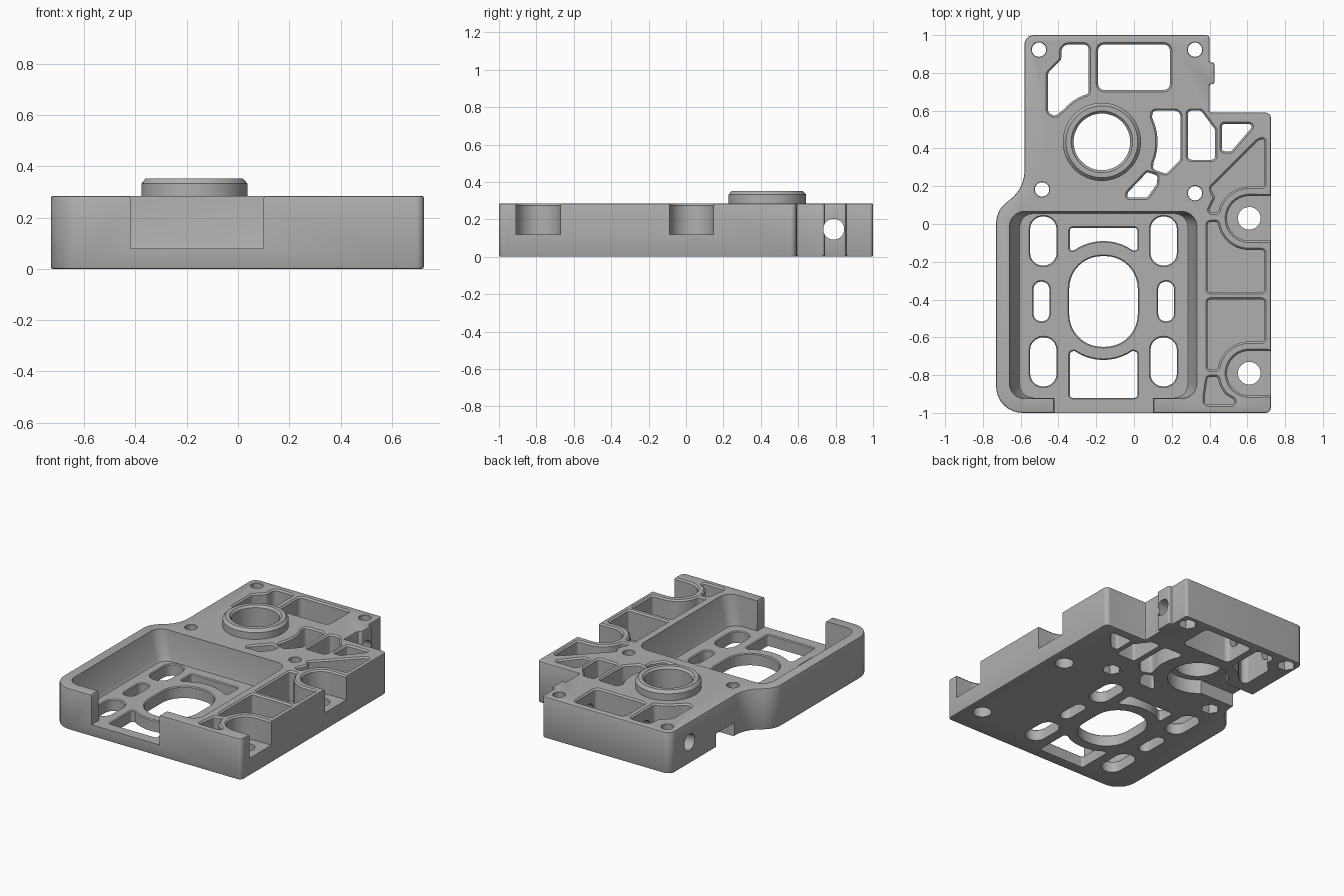
import bpy, bmesh, math
from mathutils import Vector

if "Cube" in bpy.data.objects:
    bpy.data.objects.remove(bpy.data.objects["Cube"])

H = 0.285       # plate thickness
FLOOR = 0.08    # pocket floor height
mat = bpy.data.materials.new("grey metal")
mat.diffuse_color = (0.43, 0.43, 0.43, 1)
mat.use_nodes = True
mat.node_tree.nodes["Principled BSDF"].inputs["Base Color"].default_value = mat.diffuse_color


def rounded(pts, r=0.03, n=5):
    """Polygon with true arc fillets; a point may carry its own radius."""
    out, m = [], len(pts)
    for i, p in enumerate(pts):
        c = Vector(p[:2])
        a = Vector(pts[i - 1][:2]) - c
        b = Vector(pts[(i + 1) % m][:2]) - c
        rad = p[2] if len(p) > 2 else r
        half = a.angle(b) / 2
        t = min(rad / math.tan(half), 0.48 * a.length, 0.48 * b.length)
        if rad == 0 or t < 1e-4:
            out.append(c)
            continue
        p0, p2, w = c + a.normalized() * t, c + b.normalized() * t, math.sin(half)
        for k in range(n + 1):
            u = k / n
            k0, k1, k2 = (1 - u) ** 2, 2 * u * (1 - u) * w, u * u
            out.append((p0 * k0 + c * k1 + p2 * k2) / (k0 + k1 + k2))
    return out


def arc(cx, cy, r, a0, a1, n=10):
    """Arc points that are not filleted again."""
    return [(cx + r * math.cos(math.radians(a0 + (a1 - a0) * i / n)),
             cy + r * math.sin(math.radians(a0 + (a1 - a0) * i / n)), 0) for i in range(n + 1)]


def box(x0, x1, y0, y1):
    return [(x0, y0), (x1, y0), (x1, y1), (x0, y1)]


def circle(cx, cy, r, n=32):
    return [Vector(p[:2]) for p in arc(cx, cy, r, 0, 360, n)[:-1]]


def offset(pts, d):
    """Push a closed outline outward by d."""
    m = len(pts)
    area = sum(pts[i - 1].x * pts[i].y - pts[i].x * pts[i - 1].y for i in range(m))
    out = []
    for i, p in enumerate(pts):
        t = (pts[(i + 1) % m] - pts[i - 1]).normalized()
        out.append(p + Vector((t.y, -t.x)) * (d if area > 0 else -d))
    return out


def loft(name, layers):
    """Solid through (outline, z) layers with equal point counts."""
    bm = bmesh.new()
    rings = [[bm.verts.new((p.x, p.y, z)) for p in pts] for pts, z in layers]
    for lo, hi in zip(rings, rings[1:]):
        for i in range(len(lo)):
            bm.faces.new((lo[i - 1], lo[i], hi[i], hi[i - 1]))
    bm.faces.new(rings[0])
    bm.faces.new(rings[-1])
    bmesh.ops.recalc_face_normals(bm, faces=bm.faces)
    me = bpy.data.meshes.new(name)
    bm.to_mesh(me)
    bm.free()
    me.materials.append(mat)
    ob = bpy.data.objects.new(name, me)
    bpy.context.collection.objects.link(ob)
    return ob


def apply(ob, mod):
    bpy.context.view_layer.objects.active = ob
    bpy.ops.object.modifier_apply(modifier=mod.name)


def cut(cutter):
    mod = plate.modifiers.new("cut", 'BOOLEAN')
    mod.operation, mod.solver, mod.object = 'DIFFERENCE', 'EXACT', cutter
    apply(plate, mod)
    bpy.data.objects.remove(cutter)


def sink(pts, z0=-0.1, top=H, flare=0.01):
    """Cut an outline from z0 upward, with a small chamfer at the top edge."""
    wide = offset(pts, flare)
    cut(loft("cutter", [(pts, z0), (pts, top - flare), (wide, top), (wide, top + 0.1)]))


# main plate outline, including the small side pad
outline = rounded([(-0.73, -1, 0.14), (0.725, -1, 0.03), (0.725, 0.59, 0.03), (0.40, 0.59, 0),
                   (0.40, 0.74, 0), (0.425, 0.74, 0.01), (0.425, 0.855, 0.01), (0.40, 0.855, 0),
                   (0.40, 1, 0.02), (-0.58, 1, 0.05), (-0.58, 0.19, 0.2), (-0.73, 0.07, 0.14)], n=8)
plate = loft("plate", [(outline, 0), (outline, H)])
bev = plate.modifiers.new("edge", 'BEVEL')
bev.width, bev.segments, bev.limit_method = 0.008, 2, 'ANGLE'
bev.angle_limit = math.radians(50)
apply(plate, bev)

# large sloped pocket and its front opening
low = rounded(box(-0.605, 0.285, -0.92, 0.055), 0.07)
mid = rounded(box(-0.62, 0.295, -0.92, 0.06), 0.07)
high = rounded(box(-0.66, 0.333, -0.925, 0.067), 0.08)
cut(loft("cutter", [(low, FLOOR), (mid, FLOOR + 0.02), (high, H), (high, 0.4)]))
sink(rounded(box(-0.42, 0.10, -1.2, -0.88), 0), FLOOR)

# windows in the pocket floor
for y in (-0.09, -0.73):
    for x in (-0.48, 0.157):
        sink(rounded(box(x - 0.07, x + 0.07, y - 0.13, y + 0.13), 0.067), top=FLOOR, flare=0.006)
for x in (-0.49, 0.17):
    sink(rounded(box(x - 0.042, x + 0.042, -0.515, -0.305), 0.04), top=FLOOR, flare=0.006)
sink(rounded(box(-0.343, 0.02, -0.65, -0.17), 0.172, 10), top=FLOOR, flare=0.006)
upper = arc(-0.162, -0.36, 0.27, 125, 55)
lower = arc(-0.162, -0.45, 0.27, 235, 305)
sink(rounded([(-0.34, -0.02), (-0.34, -0.14)] + upper + [(0.018, -0.14), (0.018, -0.02)], 0.015),
     top=FLOOR, flare=0.006)
sink(rounded([(-0.34, -0.92), (-0.34, -0.68)] + lower + [(0.018, -0.68), (0.018, -0.92)], 0.015),
     top=FLOOR, flare=0.006)

# lightening windows through the rear half
sink(rounded(box(-0.19, 0.19, 0.71, 0.95), 0.03))
sink(rounded([(-0.455, 0.80), (-0.385, 0.87), (-0.385, 0.95, 0.05), (-0.24, 0.95), (-0.24, 0.69)]
             + arc(-0.17, 0.435, 0.265, 112, 140, 5) + [(-0.42, 0.57), (-0.455, 0.59)], 0.025))
sink(rounded([(0.10, 0.60), (0.245, 0.60, 0.03), (0.245, 0.34), (0.17, 0.265), (0.10, 0.29)]
             + arc(-0.17, 0.435, 0.295, -22, 26, 8), 0.02))
sink(rounded([(0.285, 0.60), (0.355, 0.60), (0.43, 0.50), (0.43, 0.34), (0.285, 0.34)], 0.02))
sink(rounded([(0.465, 0.53), (0.64, 0.53), (0.515, 0.385), (0.465, 0.385)], 0.015))
sink(rounded([(0.07, 0.275), (0.125, 0.255), (0.12, 0.21), (0.07, 0.14), (-0.04, 0.14),
              (-0.03, 0.17)], 0.015))

# blind side pockets wrapped around the two mounting seats
R = 0.168
sink(rounded([(0.69, 0.455), (0.655, 0.44), (0.405, 0.19), (0.43, 0.14), (0.39, 0.06), (0.445, 0.06)]
             + arc(0.61, 0.03, R, 160, 90) + [(0.69, 0.198)], 0.015), FLOOR)
sink(rounded([(0.39, -0.36), (0.39, 0.01), (0.44, 0.01)]
             + arc(0.61, 0.03, R, 190, 270) + [(0.69, -0.138), (0.69, -0.36)], 0.015), FLOOR)
sink(rounded([(0.69, -0.40), (0.39, -0.40), (0.39, -0.77), (0.44, -0.77)]
             + arc(0.61, -0.79, R, 170, 90) + [(0.69, -0.622)], 0.015), FLOOR)
sink(rounded([(0.39, -0.81), (0.44, -0.81)] + arc(0.61, -0.79, R, 190, 222, 5)
             + [(0.53, -0.93), (0.53, -0.955), (0.375, -0.955), (0.375, -0.91)], 0.015), FLOOR)

# mounting seats open to the right side, each with a bolt hole
for y in (0.03, -0.79):
    seat = rounded(arc(0.61, y, 0.118, 90, 270, 20) + [(0.85, y - 0.118, 0), (0.85, y + 0.118, 0)])
    sink(seat, 0.12)
    cut(loft("cutter", [(circle(0.61, y, 0.06), -0.1), (circle(0.61, y, 0.06), 0.2)]))

# corner screw holes with hexagonal nut recesses underneath
for x, y in ((-0.503, 0.923), (0.323, 0.923), (-0.487, 0.183), (0.323, 0.163)):
    sink(circle(x, y, 0.038, 24), flare=0.003)
    cut(loft("cutter", [(circle(x, y, 0.06, 6), -0.1), (circle(x, y, 0.06, 6), 0.09)]))

# central bore, underside counterbore and the channel to the left edge
BX, BY = -0.17, 0.435
cut(loft("cutter", [(circle(BX, BY, 0.15, 64), -0.1), (circle(BX, BY, 0.15, 64), 0.4)]))
cut(loft("cutter", [(circle(BX, BY, 0.195, 64), -0.1), (circle(BX, BY, 0.195, 64), 0.1)]))
channel = rounded(box(-0.9, -0.25, 0.30, 0.50), 0)
cut(loft("cutter", [(channel, -0.1), (channel, 0.095)]))

# cross hole through the rear block
rod = loft("cutter", [(circle(0, 0, 0.056), -0.8), (circle(0, 0, 0.056), 0.6)])
rod.rotation_euler = (0, math.pi / 2, 0)
rod.location = (0, 0.79, 0.147)
bpy.context.view_layer.update()
cut(rod)

# raised collar around the bore
profile = [(0.15, H - 0.02), (0.207, H - 0.02), (0.207, 0.332), (0.19, 0.352), (0.163, 0.352), (0.15, 0.338)]
bm = bmesh.new()
rings = [[bm.verts.new((p.x, p.y, z)) for p in circle(BX, BY, r, 64)] for r, z in profile]
for k, ring in enumerate(rings):
    prev = rings[k - 1]
    for i in range(64):
        bm.faces.new((prev[i - 1], prev[i], ring[i], ring[i - 1]))
bmesh.ops.recalc_face_normals(bm, faces=bm.faces)
me = bpy.data.meshes.new("collar")
bm.to_mesh(me)
bm.free()
me.materials.append(mat)
collar = bpy.data.objects.new("collar", me)
bpy.context.collection.objects.link(collar)

# smooth the curved walls, keep the edges sharp
for ob in (plate, collar):
    bpy.ops.object.select_all(action='DESELECT')
    ob.select_set(True)
    bpy.context.view_layer.objects.active = ob
    bpy.ops.object.shade_smooth_by_angle(angle=math.radians(30))
